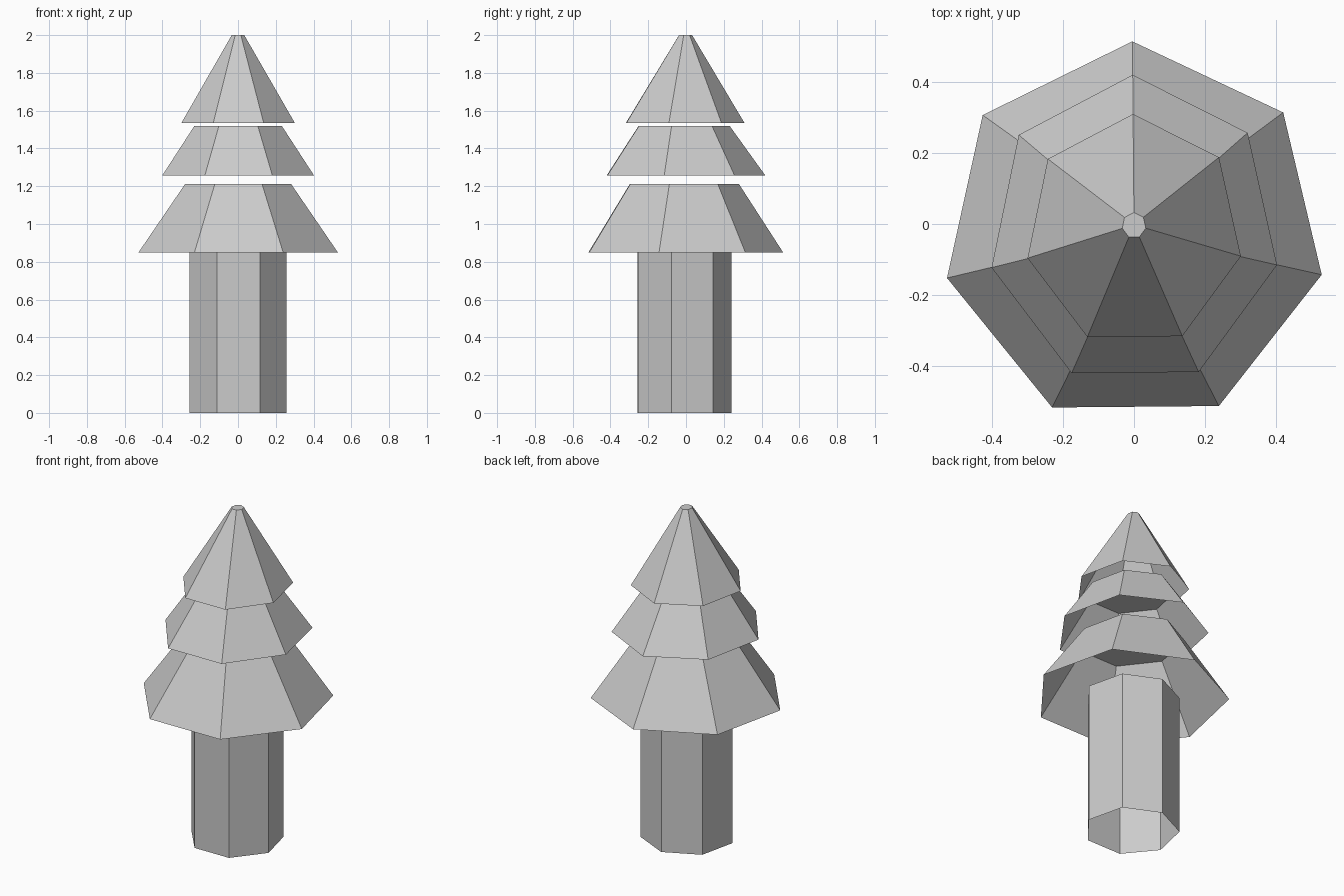
import bpy, bmesh, math

if "Cube" in bpy.data.objects:
    bpy.data.objects.remove(bpy.data.objects["Cube"])

SIDES = 7
TURN = math.radians(90.5)


def ring(bm, z, r, stretch, cy):
    """One seven-sided loop, slightly stretched along y."""
    angles = [TURN + i * math.tau / SIDES for i in range(SIDES)]
    return [bm.verts.new((r * math.cos(a), cy + r * stretch * math.sin(a), z))
            for a in angles]


def open_tier(name, bottom, top):
    """Flat-sided shell, closed on top and open underneath."""
    bm = bmesh.new()
    lo, hi = ring(bm, *bottom), ring(bm, *top)
    for i in range(SIDES):
        j = (i + 1) % SIDES
        bm.faces.new((lo[i], lo[j], hi[j], hi[i]))
    bm.faces.new(hi)
    mesh = bpy.data.meshes.new(name)
    bm.to_mesh(mesh)
    bm.free()
    bpy.context.collection.objects.link(bpy.data.objects.new(name, mesh))


# Each loop: height, radius, y stretch, y centre
open_tier("trunk", (0, 0.264, 0.987, -0.02), (0.85, 0.264, 0.987, -0.02))
open_tier("lower_branches", (0.85, 0.541, 1.0, -0.027), (1.213, 0.287, 1.054, -0.023))
open_tier("middle_branches", (1.257, 0.412, 1.07, -0.021), (1.52, 0.237, 1.066, -0.022))
open_tier("top_branches", (1.535, 0.308, 1.07, -0.02), (2.0, 0.034, 1.07, -0.004))
